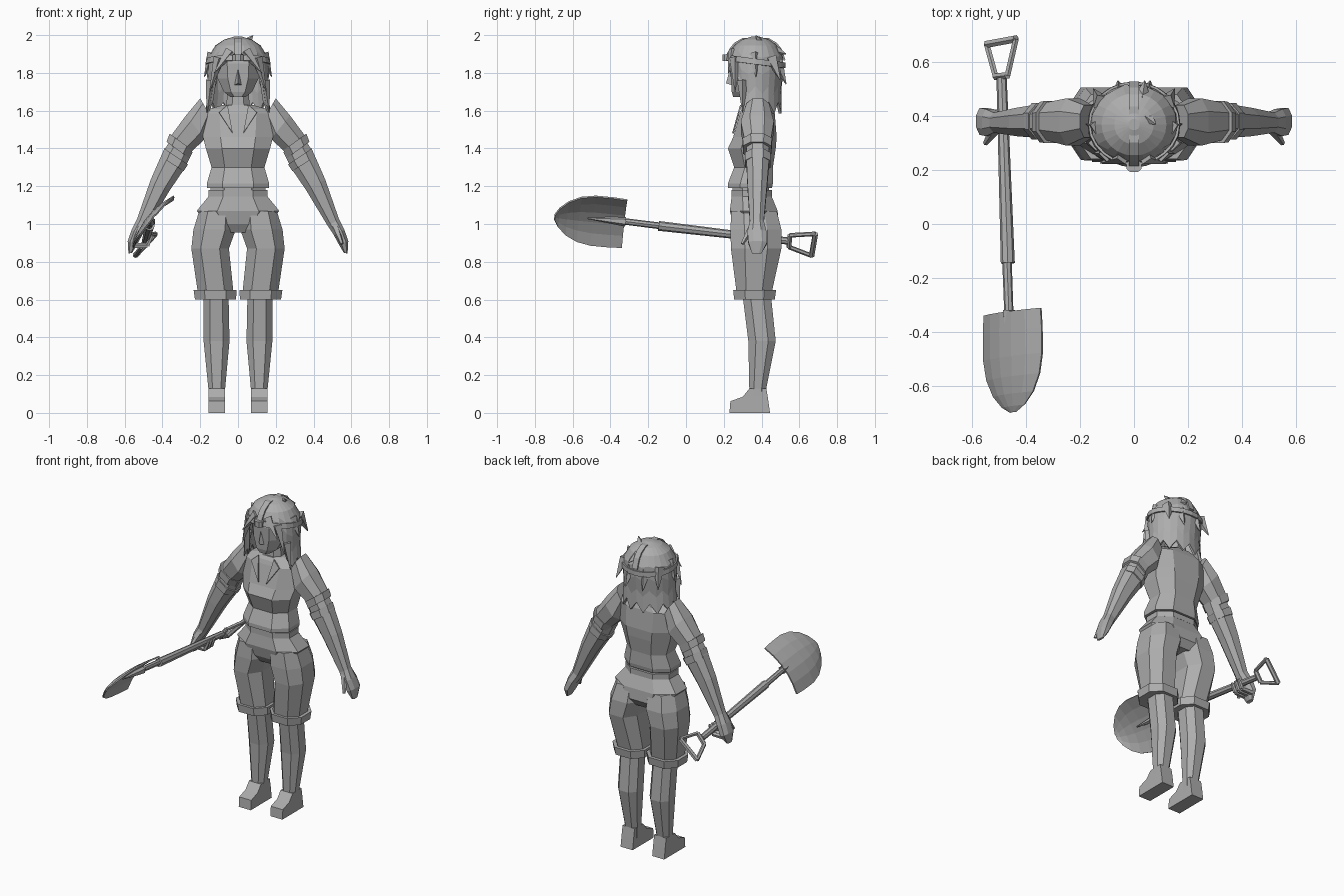
import bpy, bmesh, math
from mathutils import Vector

grey = bpy.data.materials.new("plain_grey")
grey.diffuse_color = (0.42, 0.42, 0.42, 1)


def finish(name, bm, thick=0):
    bmesh.ops.recalc_face_normals(bm, faces=bm.faces)
    me = bpy.data.meshes.new(name)
    bm.to_mesh(me)
    bm.free()
    me.materials.append(grey)
    ob = bpy.data.objects.new(name, me)
    bpy.context.collection.objects.link(ob)
    if thick:
        mod = ob.modifiers.new("thickness", 'SOLIDIFY')
        mod.thickness, mod.offset = thick, 0
    return ob


def skin(bm, rows, closed=True, caps=True):
    """Join rows of points with quads."""
    vr = [[bm.verts.new(p) for p in r] for r in rows]
    n = len(vr[0])
    for a, b in zip(vr, vr[1:]):
        for i in range(n if closed else n - 1):
            j = (i + 1) % n
            bm.faces.new((a[i], a[j], b[j], b[i]))
    if caps:
        bm.faces.new(vr[0])
        bm.faces.new(vr[-1])


OCT = [(-.5, -1), (.5, -1), (1, -.45), (1, .45), (.5, 1), (-.5, 1), (-1, .45), (-1, -.45)]


def loft(name, rings, side=1):
    """Rings (x0, z0, x1, z1, y0, y1): an eight-sided section across the line x0z0-x1z1."""
    rows = []
    for x0, z0, x1, z1, y0, y1 in rings:
        rows.append([(side * (x0 + (x1 - x0) * (s + 1) / 2), y0 + (y1 - y0) * (t + 1) / 2,
                      z0 + (z1 - z0) * (s + 1) / 2) for s, t in OCT])
    bm = bmesh.new()
    skin(bm, rows)
    return finish(name, bm)


def level(name, rings, side=1):
    """Rings (z, x0, x1, y0, y1)."""
    return loft(name, [(x0, z, x1, z, y0, y1) for z, x0, x1, y0, y1 in rings], side)


def rod(name, p, q, r1, r2, n=6):
    p, q = Vector(p), Vector(q)
    bm = bmesh.new()
    bmesh.ops.create_cone(bm, cap_ends=True, segments=n, radius1=r1, radius2=r2, depth=(q - p).length)
    ob = finish(name, bm)
    ob.location = (p + q) / 2
    ob.rotation_euler = (q - p).to_track_quat('Z', 'Y').to_euler()
    return ob


def plate(name, pts, thick=0.009):
    bm = bmesh.new()
    bm.faces.new([bm.verts.new(p) for p in pts])
    return finish(name, bm, thick)


# Shirt, waist and hips
level("shirt", [(1.19, -.163, .163, .222, .455), (1.215, -.165, .165, .222, .46), (1.30, -.14, .14, .255, .46),
                (1.40, -.17, .17, .222, .475), (1.46, -.185, .185, .25, .48), (1.585, -.195, .195, .285, .47),
                (1.61, -.15, .15, .295, .46), (1.63, -.08, .08, .31, .45)])
level("waist", [(1.16, -.145, .145, .245, .44), (1.21, -.145, .145, .245, .44)])
level("waistband", [(1.145, -.157, .157, .24, .455), (1.18, -.157, .157, .24, .455)])
level("hips", [(.955, -.10, .10, .28, .46), (1.0, -.17, .17, .25, .49), (1.07, -.218, .218, .232, .485),
               (1.15, -.153, .153, .242, .452)])

for side, tag in ((1, "left"), (-1, "right")):
    # Short trousers, cuff, leg and foot
    level(tag + "_trouser_leg", [(.62, .022, .21, .27, .45), (.87, .048, .247, .238, .505),
                                 (.97, .012, .236, .235, .505), (1.07, .02, .205, .24, .48)], side)
    level(tag + "_trouser_cuff", [(.60, .01, .228, .255, .47), (.65, .008, .235, .25, .477)], side)
    level(tag + "_leg", [(.05, .07, .155, .335, .43), (.13, .068, .157, .335, .425), (.38, .045, .182, .33, .475),
                         (.62, .05, .182, .30, .45)], side)
    bm = bmesh.new()
    prof = [(.23, 0), (.445, 0), (.435, .07), (.425, .13), (.335, .128), (.30, .085), (.235, .062)]
    skin(bm, [[(side * x, y, z) for y, z in prof] for x in (.07, .156)])
    finish(tag + "_foot", bm)

    # Sleeve, bands, arm and hand
    loft(tag + "_sleeve", [(.14, 1.56, .20, 1.665, .32, .44), (.175, 1.45, .275, 1.575, .29, .465),
                           (.255, 1.375, .36, 1.46, .312, .448)], side)
    loft(tag + "_sleeve_cuff", [(.24, 1.39, .362, 1.478, .30, .455), (.262, 1.35, .378, 1.435, .302, .452)], side)
    loft(tag + "_arm", [(.24, 1.38, .35, 1.46, .32, .44), (.285, 1.29, .405, 1.365, .32, .44),
                        (.36, 1.18, .462, 1.235, .325, .43), (.475, .99, .535, 1.025, .338, .412)], side)
    loft(tag + "_elbow_band", [(.265, 1.315, .39, 1.40, .312, .448), (.288, 1.28, .408, 1.355, .312, .448)], side)
    loft(tag + "_hand", [(.475, .99, .535, 1.025, .338, .412), (.505, .945, .563, .97, .325, .425),
                         (.535, .89, .584, .91, .33, .43), (.56, .848, .58, .843, .35, .40)], side)
    rod(tag + "_thumb", (side * .515, .35, .985), (side * .55, .298, .895), .022, .009, 5)

    # Shirt collar flap
    plate(tag + "_collar", [(side * x, .243 + (z - 1.46) * .28, z)
                            for x, z in ((.028, 1.48), (.10, 1.59), (.055, 1.63))])

# Curled fingers around the spade shaft
for i in range(3):
    y = .35 + i * .03
    rod("curled_finger", (-.555, y, .885), (-.48, y, .885), .015, .013, 5)
    rod("curled_fingertip", (-.48, y, .885), (-.455, y, .94), .013, .008, 5)

# Neck, head and nose
level("neck", [(1.58, -.065, .065, .315, .44), (1.72, -.055, .055, .325, .43)])
level("head", [(1.672, -.04, .04, .25, .36), (1.70, -.075, .075, .242, .42), (1.77, -.108, .108, .238, .46),
               (1.85, -.115, .115, .235, .48), (1.92, -.10, .10, .25, .48)])
bm = bmesh.new()
bmesh.ops.convex_hull(bm, input=[bm.verts.new(p) for p in (
    (-.02, .243, 1.735), (.02, .243, 1.735), (0, .212, 1.745), (0, .232, 1.82), (0, .26, 1.76))])
finish("nose", bm)


# Hair: faceted shell, short over the face and jagged round the back
def hair_point(t, z, grow=0.0):
    table = [(1.58, .17, .135), (1.70, .152, .128), (1.82, .158, .143), (1.88, .152, .142),
             (1.94, .115, .11), (1.97, .07, .07), (1.985, .02, .02)]
    for a, b in zip(table, table[1:]):
        if z <= b[0]:
            break
    f = (z - a[0]) / (b[0] - a[0])
    rx, ry = (a[k] + (b[k] - a[k]) * f + grow for k in (1, 2))
    return (rx * math.sin(t), .368 - ry * math.cos(t), z)


N = 24
rows = [[hair_point(2 * math.pi * i / N, z) for i in range(N)] for z in (1.985, 1.97, 1.94)]
for f in (.15, .4, .7, 1):
    row = []
    for i in range(N):
        k = min(i, N - i)
        low = {0: 1.915, 1: 1.885, 2: 1.86, 3: 1.82}.get(k, 1.585 if k % 2 else 1.645)
        row.append(hair_point(2 * math.pi * i / N, 1.93 + (low - 1.93) * f))
    rows.append(row)
bm = bmesh.new()
skin(bm, rows, caps=False)
bm.verts.ensure_lookup_table()
bm.faces.new(bm.verts[:N])
finish("hair", bm, .014)

# Loose locks: fringe, side tufts, crown tuft
for s in (1, -1):
    for base, tip, r in (((.04, .25, 1.915), (.125, .225, 1.80), .03), ((.10, .26, 1.88), (.15, .26, 1.70), .03),
                         ((.14, .30, 1.76), (.165, .30, 1.59), .03), ((.13, .36, 1.90), (.178, .37, 1.78), .035),
                         ((.12, .45, 1.88), (.15, .50, 1.76), .035), ((.05, .48, 1.86), (.06, .53, 1.74), .035)):
        rod("hair_lock", (s * base[0], *base[1:]), (s * tip[0], *tip[1:]), r, .002, 4)
rod("crown_tuft", (.04, .40, 1.95), (.08, .37, 1.998), .035, .002, 4)
rod("back_tuft", (.03, .46, 1.92), (.04, .53, 1.90), .035, .002, 4)

# Headlamp with its straps
bm = bmesh.new()
skin(bm, [[hair_point(2 * math.pi * i / N, z - .02 * (1 - math.cos(2 * math.pi * i / N)), .012) for i in range(N)]
          for z in (1.865, 1.895)], caps=False)
finish("head_strap", bm, .009)
bm = bmesh.new()
arc = [hair_point(0, z, .012) for z in (1.88, 1.92, 1.95, 1.975)]
arc += [hair_point(math.pi, z, .012) for z in (1.975, 1.95, 1.92, 1.86)]
skin(bm, [[(x, y, z + .006) for x in (-.018, .018)] for _, y, z in arc], closed=False, caps=False)
finish("top_strap", bm, .01)
level("headlamp", [(1.862, -.028, .028, .192, .235), (1.898, -.028, .028, .192, .235)])

# Spade: shaft, sleeve and grip
rod("spade_shaft", (-.475, .0, .973), (-.462, -.36, 1.018), .018, .017, 8)
rod("spade_sleeve", (-.49, .54, .91), (-.467, -.145, .99), .019, .026, 8)
A, B, C, D = (-.545, .665, .832), (-.437, .685, .948), (-.512, .545, .878), (-.468, .55, .94)
for name, p, q, r in (("grip_bar", A, B, .015), ("grip_side", C, A, .012), ("grip_side", D, B, .012),
                      ("grip_base", C, D, .014)):
    rod(name, p, q, r, r)

# Spade blade: curved sheet tapering to a rounded tip
start, length = Vector((-.462, -.325, 1.012)), Vector((.004, -.37, .035))
across = Vector((.215, .03, .26)) / 2
bulge = Vector((-.77, 0, .64)) * .035
rows = []
for s, w in ((0, .97), (.2, 1), (.45, 1), (.65, .9), (.82, .68), (.94, .38), (1, .1)):
    rows.append([start + length * s + across * w * t + bulge * ((1 - t * t) * w - .5)
                 for t in (-1, -.6, -.2, .2, .6, 1)])
bm = bmesh.new()
skin(bm, rows, closed=False, caps=False)
finish("spade_blade", bm, .009)
rod("spade_socket", (-.462, -.32, 1.012), (-.46, -.52, 1.03), .026, .004, 6)
